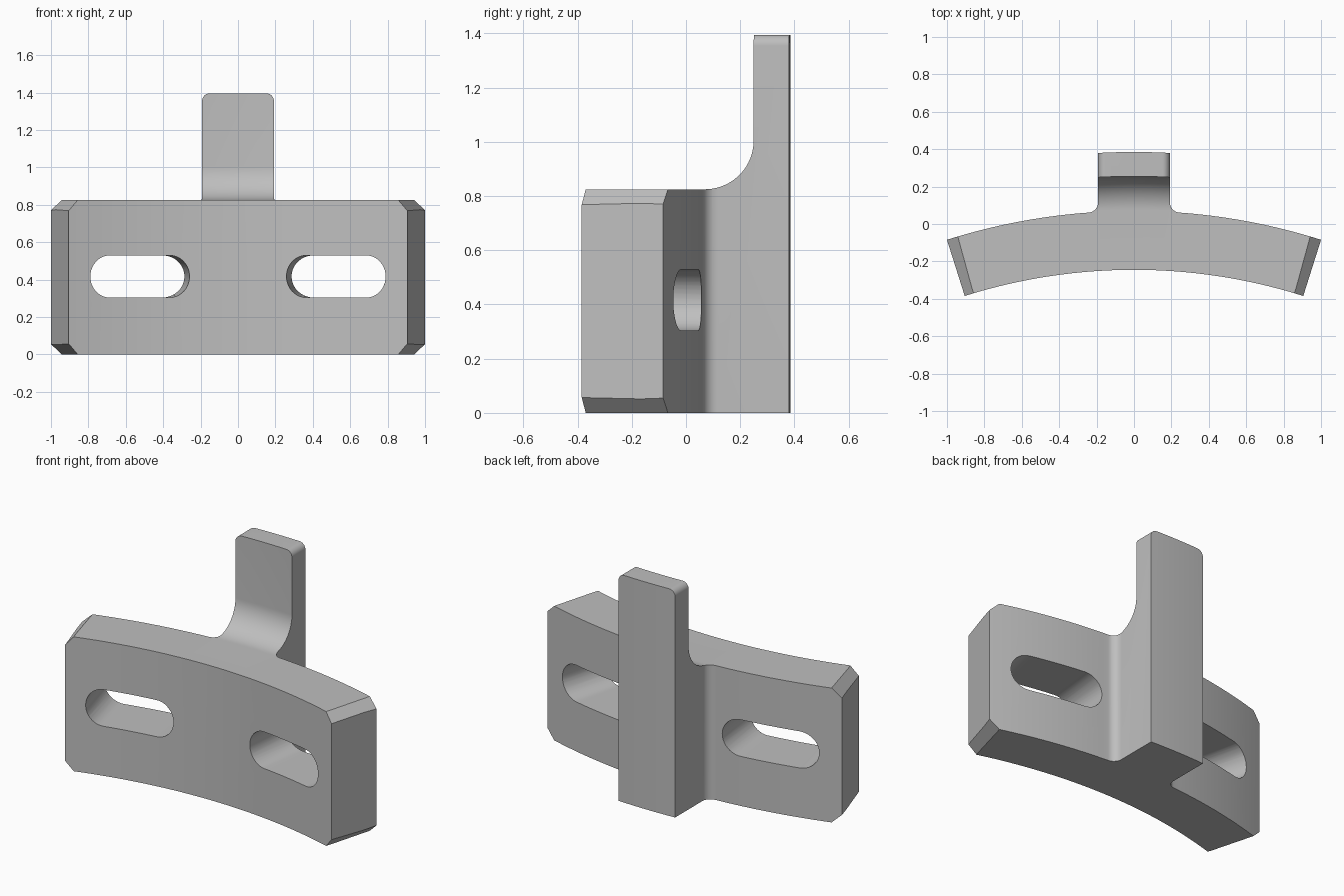
import bpy, bmesh, math
from math import sin, cos, pi

if "Cube" in bpy.data.objects:
    bpy.data.objects.remove(bpy.data.objects["Cube"])

CY = -3.245                                  # y of the bend centre
R_IN, R_OUT, R_TAB = 3.0, 3.315, 3.63        # plate front, plate back, tab back
END = math.asin(1.0 / R_OUT)                 # half angle of the plate
H, TOP, TAB_W = 0.825, 1.395, 0.192          # plate height, tab height, tab half width


def polar(r, a, z):
    return (r * sin(a), CY + r * cos(a), z)


def arc(cx, cy, r, a0, a1, n):
    return [(cx + r * cos(a0 + (a1 - a0) * i / n),
             cy + r * sin(a0 + (a1 - a0) * i / n)) for i in range(n + 1)]


def loft(name, rings):
    """Closed solid through rings of equal point count."""
    bm = bmesh.new()
    vs = [[bm.verts.new(p) for p in ring] for ring in rings]
    n = len(rings[0])
    for lo, hi in zip(vs, vs[1:]):
        for i in range(n):
            j = (i + 1) % n
            bm.faces.new((lo[i], lo[j], hi[j], hi[i]))
    bm.faces.new(vs[0])
    bm.faces.new(vs[-1])
    bmesh.ops.recalc_face_normals(bm, faces=bm.faces[:])
    me = bpy.data.meshes.new(name)
    bm.to_mesh(me)
    bm.free()
    ob = bpy.data.objects.new(name, me)
    bpy.context.collection.objects.link(ob)
    return ob


def cut(body, cutter):
    cutter.hide_render = True
    mod = body.modifiers.new("cut", 'BOOLEAN')
    mod.operation, mod.solver, mod.object = 'DIFFERENCE', 'EXACT', cutter
    bpy.context.view_layer.objects.active = body
    bpy.ops.object.modifier_apply(modifier=mod.name)
    bpy.data.objects.remove(cutter, do_unlink=True)


# Plan outline, right half: curved front, end, curved back, fillet, tab
N = 20
half = [polar(R_IN, END * (2 * i + 1) / (2 * N - 1), 0)[:2] for i in range(N)]
F = 0.055
fa = math.asin((TAB_W + F) / (R_OUT + F))
half += [polar(R_OUT, END + (fa - END) * i / N, 0)[:2] for i in range(N)]
half += arc(TAB_W + F, CY + (R_OUT + F) * cos(fa), F, 1.5 * pi - fa, pi, 8)
ta = math.asin(TAB_W / R_TAB)
half += [polar(R_TAB, ta * (1 - i / 3.5), 0)[:2] for i in range(4)]
plan = half + [(-x, y) for x, y in reversed(half)]
body = loft("curved_bracket", [[(x, y, z) for x, y in plan] for z in (0, TOP)])

# Clear the space above the plate, leaving the upright tab with its curved root
ROOT = 0.18
profile = [(2.7, H)] + arc(R_OUT + 0.005, H + ROOT, ROOT, -pi / 2, 0, 20)
profile += [(R_OUT + 0.005 + ROOT, 1.6), (2.7, 1.6)]
cut(body, loft("top_cutter", [[polar(r, -0.4 + 0.8 * i / 41, z) for r, z in profile]
                              for i in range(42)]))

# Slots, end chamfers and rounded tab corners on both sides
S0, S1, SR, SZ = 0.0865, 0.2663, 0.1125, 0.4165
RM = (R_IN + R_OUT) / 2
C = 0.061
for s in (-1, 1):
    ends = arc(S1 * RM - SR, SZ, SR, -pi / 2, pi / 2, 20)
    ends += arc(S0 * RM + SR, SZ, SR, pi / 2, 1.5 * pi, 20)
    cut(body, loft("slot_cutter", [[polar(r, s * u / RM, z) for u, z in ends]
                                   for r in (2.85, 3.5)]))
    e = END * RM
    for z, d in ((0, 1), (H, -1)):
        tri = [(e - 2 * C, z - d * C), (e + C, z + 2 * d * C), (e + C, z - d * C)]
        cut(body, loft("chamfer_cutter", [[polar(r, s * u / RM, v) for u, v in tri]
                                          for r in (2.8, 3.5)]))
    c = 0.04
    corner = arc(TAB_W - c, TOP - c, c, 0, pi / 2, 10)
    corner += [(TAB_W - c, TOP + 0.1), (TAB_W + 0.1, TOP + 0.1), (TAB_W + 0.1, TOP - c)]
    cut(body, loft("corner_cutter", [[(s * x, y, z) for x, z in corner]
                                     for y in (0.1, 0.6)]))

# Plain grey finish
grey = bpy.data.materials.new("plain_grey")
grey.diffuse_color = (0.52, 0.52, 0.52, 1)
grey.use_nodes = True
grey.node_tree.nodes["Principled BSDF"].inputs["Base Color"].default_value = grey.diffuse_color
body.data.materials.clear()
body.data.materials.append(grey)
for p in body.data.polygons:
    p.material_index = 0
bpy.ops.object.select_all(action='DESELECT')
body.select_set(True)
bpy.context.view_layer.objects.active = body
bpy.ops.object.shade_smooth_by_angle(angle=math.radians(25))
